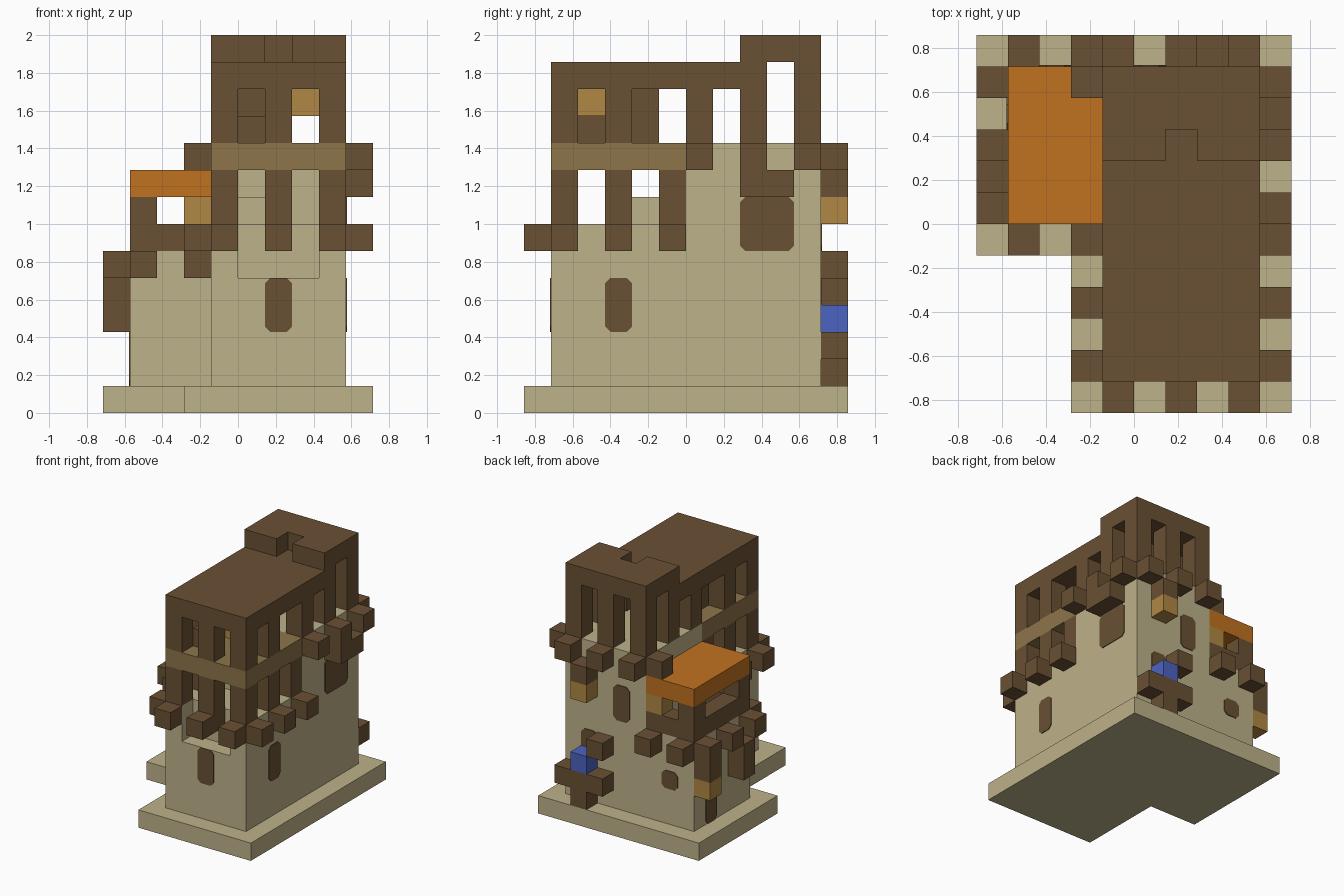
import bpy, bmesh
from mathutils import Matrix, Vector

U = 1 / 7  # one building block

cube = bpy.data.objects.get("Cube")
if cube:
    bpy.data.objects.remove(cube, do_unlink=True)


def material(name, r, g, b):
    lin = [((c / 255 + 0.055) / 1.055) ** 2.4 for c in (r, g, b)] + [1]
    m = bpy.data.materials.new(name)
    m.use_nodes = True
    m.diffuse_color = lin
    bsdf = m.node_tree.nodes["Principled BSDF"]
    bsdf.inputs["Base Color"].default_value = lin
    bsdf.inputs["Roughness"].default_value = 0.9
    return m


STONE = material("pale stone", 190, 178, 138)
WOOD = material("dark wood", 106, 81, 52)
BAND = material("light wood", 141, 117, 74)
LAMP = material("lantern amber", 176, 135, 68)
ORANGE = material("orange cloth", 193, 114, 32)
BLUE = material("blue cloth", 76, 99, 192)


def finish(name, bm, mat):
    mesh = bpy.data.meshes.new(name)
    bmesh.ops.recalc_face_normals(bm, faces=bm.faces)
    bm.to_mesh(mesh)
    bm.free()
    mesh.materials.append(mat)
    bpy.context.collection.objects.link(bpy.data.objects.new(name, mesh))


def boxes(name, mat, *spans):
    """Each span is (x0, x1, y0, y1, z0, z1) in blocks."""
    bm = bmesh.new()
    for x0, x1, y0, y1, z0, z1 in spans:
        size = Vector((x1 - x0, y1 - y0, z1 - z0)) * U
        mid = Vector((x0 + x1, y0 + y1, z0 + z1)) * U / 2
        bmesh.ops.create_cube(bm, size=1, matrix=Matrix.LocRotScale(mid, None, size))
    finish(name, bm, mat)


def block(x, y, z, h=1):
    return (x, x + 1, y, y + 1, z, z + h)


def window(name, axis, wall, side, a, b, z0, z1):
    """Thin plate with clipped corners on the wall plane of the given axis."""
    c = 0.2
    outline = [(a + c, z0), (b - c, z0), (b, z0 + c), (b, z1 - c),
               (b - c, z1), (a + c, z1), (a, z1 - c), (a, z0 + c)]
    bm = bmesh.new()
    for_axis = (lambda t, z, d: (d, t, z)) if axis == "x" else (lambda t, z, d: (t, d, z))
    face = bm.faces.new([bm.verts.new(Vector(for_axis(t, z, wall)) * U) for t, z in outline])
    out = bmesh.ops.extrude_face_region(bm, geom=[face])["geom"]
    shift = Vector(for_axis(0, 0, side * 0.006))
    bmesh.ops.translate(bm, vec=shift, verts=[v for v in out if isinstance(v, bmesh.types.BMVert)])
    finish(name, bm, WOOD)


# Plinth and stone walls
boxes("plinth", STONE, (-2, 5, -6, 6, 0, 1), (-5, -2, -1, 6, 0, 1))
boxes("front_hall", STONE, (-1, 4, -5, 0, 1, 5), (-1, 4, -4, 0, 5, 7),
      (-1, 0, -5, -4, 5, 7), (3, 4, -5, -4, 5, 7))
boxes("rear_hall", STONE, (-1, 4, 0, 5, 1, 10))
boxes("side_wing", STONE, (-4, -1, 0, 5, 1, 6))
boxes("terrace_steps", STONE, block(0, -2, 7), block(0, -1, 7, 2))

# Terrace posts and the floor above them
terrace = [(x, -5) for x in (-1, 1, 3)] + [(x, y) for x in (-1, 3) for y in (-3, -1)]
boxes("terrace_posts", WOOD, *[block(x, y, 7, 2) for x, y in terrace], block(1, -5, 6))
boxes("upper_floor", BAND, (-1, 4, -5, 0, 9, 10))

# Beam ends around the terrace, the rear hall and the wing
boxes("terrace_beam_ends", WOOD, *[block(x, -6, 6) for x in (-1, 1, 3)],
      *[block(x, y, 6) for x in (-2, 4) for y in (-5, -3, -1)])
boxes("rear_beam_ends", WOOD, *[block(x, 5, 9) for x in (-1, 1, 3)],
      *[block(4, y, 9) for y in (0, 2, 4)], block(-2, 4, 9))
boxes("wing_beam_ends", WOOD, *[block(x, y, 5) for x in (-4, -2) for y in (-1, 5)],
      *[block(-5, y, 5) for y in (0, 2)], block(-5, 4, 4, 2), block(-5, 1, 3, 2))

# Upper gallery posts, roof and raised tower cap
gallery = [(1, -5)] + [(x, y) for x in (-1, 3) for y in (-5, -3, 0)]
boxes("gallery_posts", WOOD, *[block(x, y, 10, 2) for x, y in gallery])
boxes("tower_posts", WOOD, *[block(x, 4, 10, 3) for x in (-1, 1, 3)],
      *[block(x, 2, 10, 2) for x in (-1, 3)])
boxes("gallery_roof", WOOD, (-1, 4, -5, 3, 12, 13))
boxes("tower_cap", WOOD, (-1, 4, 3, 5, 13, 14), (-1, 1, 2, 3, 13, 14), (2, 4, 2, 3, 13, 14))
boxes("gallery_furniture", WOOD, block(0, -2, 10, 2), block(0, -4, 10))

# Wing balcony with its orange roof
boxes("balcony_parapet", WOOD, (-4, -1, 0, 1, 6, 7), (-4, -1, 4, 5, 6, 7), (-4, -3, 1, 4, 6, 7))
boxes("balcony_posts", WOOD, block(-4, 0, 7), block(-4, 4, 7))
boxes("balcony_roof", ORANGE, (-4, -1, 0, 5, 8, 9))

# Lanterns, side awning and the rear stall
boxes("lanterns", LAMP, block(2, -4, 11), block(2, 5, 7), block(-5, 4, 3), block(-2, 4, 7))
boxes("lantern_bracket", WOOD, block(2, 5, 8))
boxes("side_awning", WOOD, (4, 5, 2, 4, 8, 9))
boxes("rear_stall", WOOD, (1, 4, 5, 6, 2, 3), block(2, 5, 1), block(1, 5, 4))
boxes("rear_stall_cloth", BLUE, block(2, 5, 3))

# Windows
window("front_window", "y", -5, -1, 1, 2, 3, 5)
window("left_low_window", "x", 4, 1, -3, -2, 3, 5)
window("left_high_window", "x", 4, 1, 2, 4, 6, 8)
window("back_high_window", "y", 5, 1, 0, 1, 6, 8)
window("back_stall_window", "y", 5, 1, 2, 3, 3, 5)
window("back_wing_window", "y", 5, 1, -3, -2, 3, 4)
window("right_wing_window", "x", -4, -1, 3, 4, 1, 3)
